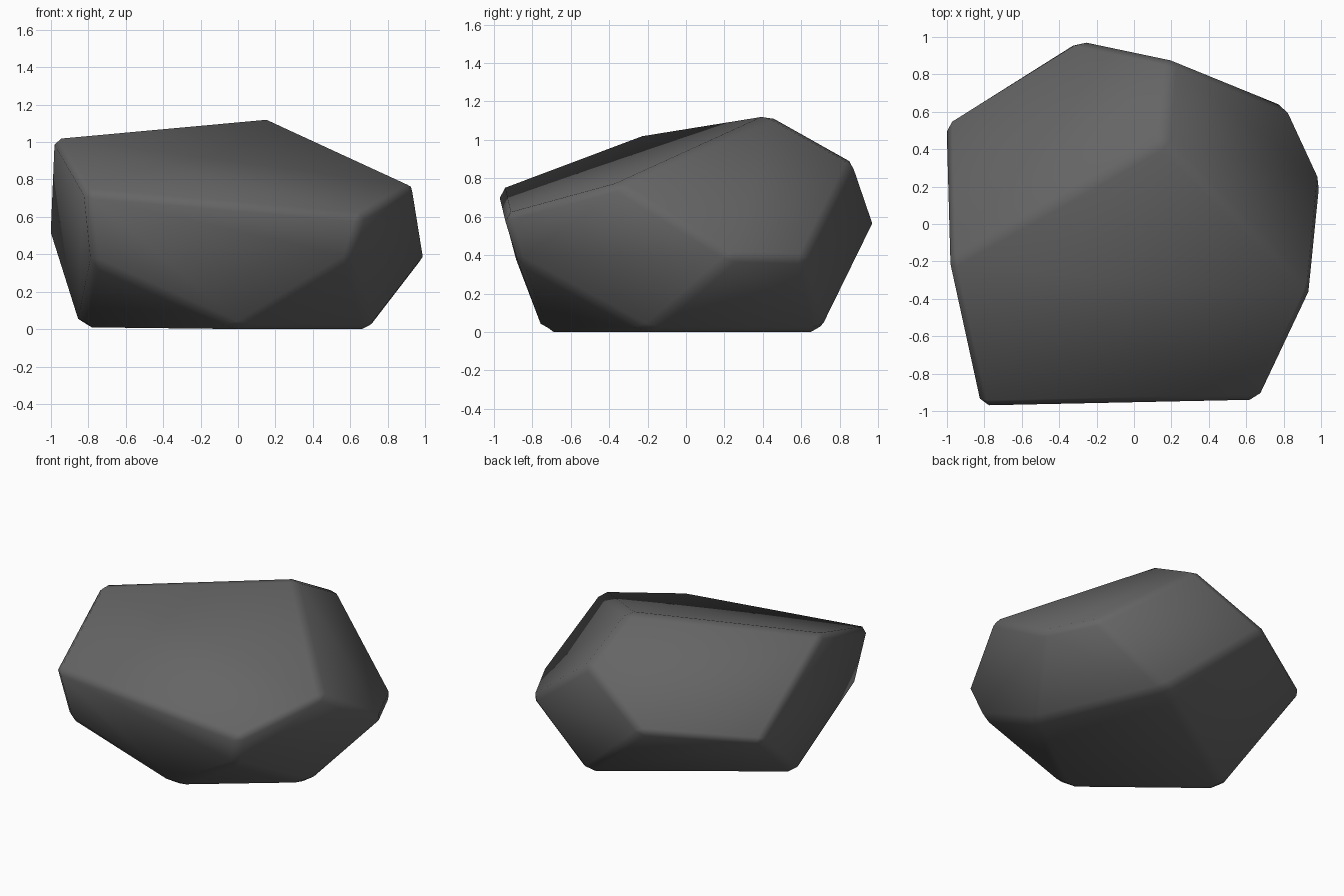
import bpy, bmesh, math

cube = bpy.data.objects.get("Cube")
if cube:
    bpy.data.objects.remove(cube, do_unlink=True)

# One dark stone colour
stone = bpy.data.materials.new("dark_grey_stone")
stone.use_nodes = True
colour = (0.13, 0.13, 0.13, 1)
stone.diffuse_color = colour
bsdf = stone.node_tree.nodes["Principled BSDF"]
bsdf.inputs["Base Color"].default_value = colour
bsdf.inputs["Roughness"].default_value = 0.9

# Corners of the boulder
corners = [
    (0.16, 0.44, 1.135), (-0.99, -0.21, 1.03),                       # crest
    (-0.82, -0.98, 0.74), (0.67, -0.95, 0.61), (0.95, -0.36, 0.77),  # front rim
    (0.20, 0.88, 0.89), (-0.32, 0.99, 0.57), (-1.01, 0.56, 0.52),    # back rim
    (0.84, 0.62, 0.38), (1.01, 0.25, 0.39),                          # side corners
    (-0.78, -0.88, 0.35), (0.60, -0.88, 0.37),                       # lower front
    (-0.85, -0.08, 0.01), (0.0, -0.74, 0.0),                         # base
    (0.71, -0.20, 0.0), (0.32, 0.71, 0.0),
]

# Wrap the corners in a hull, merge it into broad facets and chip the edges
bm = bmesh.new()
for co in corners:
    bm.verts.new(co)
bmesh.ops.convex_hull(bm, input=bm.verts[:])
bmesh.ops.dissolve_limit(bm, angle_limit=math.radians(10),
                         verts=bm.verts[:], edges=bm.edges[:])
bmesh.ops.bevel(bm, geom=bm.edges[:], offset=0.04, segments=1,
                profile=0.5, affect='EDGES', clamp_overlap=True)
bmesh.ops.recalc_face_normals(bm, faces=bm.faces[:])
for face in bm.faces:
    face.smooth = True

mesh = bpy.data.meshes.new("boulder")
bm.to_mesh(mesh)
bm.free()
mesh.materials.append(stone)
boulder = bpy.data.objects.new("boulder", mesh)
bpy.context.collection.objects.link(boulder)
